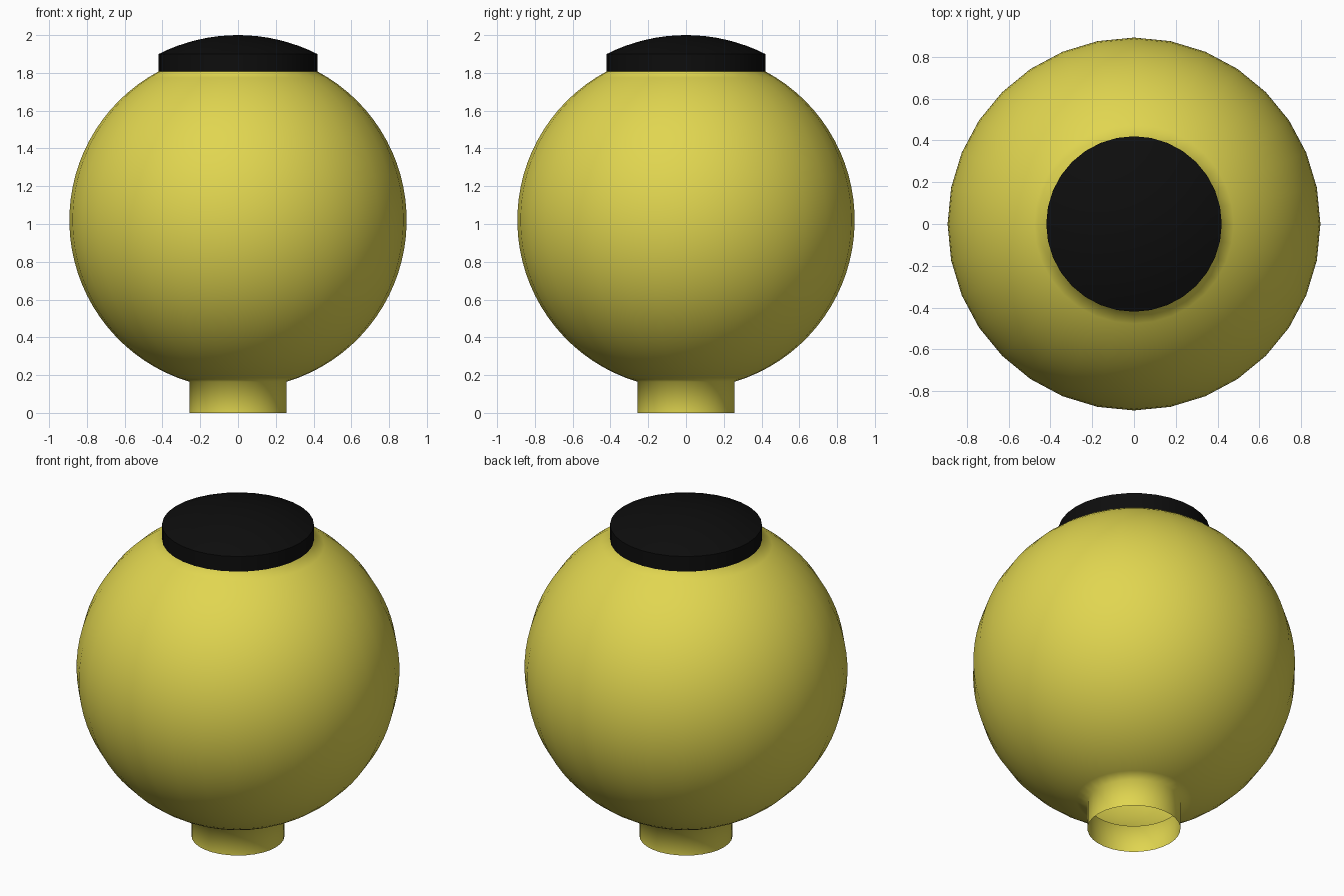
import bpy, bmesh, math

if "Cube" in bpy.data.objects:
    bpy.data.objects.remove(bpy.data.objects["Cube"])

SIDES = 32


def material(name, rgb):
    m = bpy.data.materials.new(name)
    m.diffuse_color = (*rgb, 1)
    m.use_nodes = True
    m.node_tree.nodes["Principled BSDF"].inputs["Base Color"].default_value = m.diffuse_color
    return m


def lathe(name, profile, mat):
    """Spin a list of (radius, height) points around the z axis."""
    bm = bmesh.new()
    verts = [bm.verts.new((r, 0, z)) for r, z in profile]
    edges = [bm.edges.new(pair) for pair in zip(verts, verts[1:])]
    bmesh.ops.spin(bm, geom=verts + edges, cent=(0, 0, 0), axis=(0, 0, 1),
                   angle=2 * math.pi, steps=SIDES, use_merge=True)
    bmesh.ops.remove_doubles(bm, verts=bm.verts, dist=1e-5)
    bmesh.ops.recalc_face_normals(bm, faces=bm.faces)
    # make the (possibly open) shell face outward
    if bm.calc_volume(signed=True) < 0:
        bmesh.ops.reverse_faces(bm, faces=bm.faces)
    for f in bm.faces:
        f.smooth = True
    mesh = bpy.data.meshes.new(name)
    bm.to_mesh(mesh)
    bm.free()
    mesh.materials.append(mat)
    ob = bpy.data.objects.new(name, mesh)
    bpy.context.collection.objects.link(ob)
    return ob


yellow = material("yellow glass", (0.75, 0.67, 0.08))
black = material("black cap", (0.004, 0.004, 0.004))

# Globe: open tube neck flowing into a sphere that stops under the cap
R, CZ, NECK, CAP = 0.893, 1.02, 0.257, 0.42
a0 = -math.acos(NECK / R)
a1 = math.acos(CAP / R)
STEPS = 32
globe = [(NECK, 0)]
for i in range(STEPS + 1):
    a = a0 + (a1 - a0) * i / STEPS
    globe.append((R * math.cos(a), CZ + R * math.sin(a)))
globe.append((CAP - 0.003, globe[-1][1] + 0.03))
lathe("globe_and_neck", globe, yellow)

# Cap: short straight rim with a shallow dome
RIM, TOP = 1.90, 2.0
h = TOP - RIM
DR = (CAP ** 2 + h ** 2) / (2 * h)
half = math.asin(CAP / DR)
cap = [(CAP, 1.807), (CAP, RIM)]
for i in range(1, 9):
    a = half * (1 - i / 8)
    cap.append((DR * math.sin(a), TOP - DR + DR * math.cos(a)))
cap_ob = lathe("top_cap", cap, black)
bpy.context.view_layer.objects.active = cap_ob
cap_ob.select_set(True)
bpy.ops.object.shade_smooth_by_angle(angle=math.radians(40))
